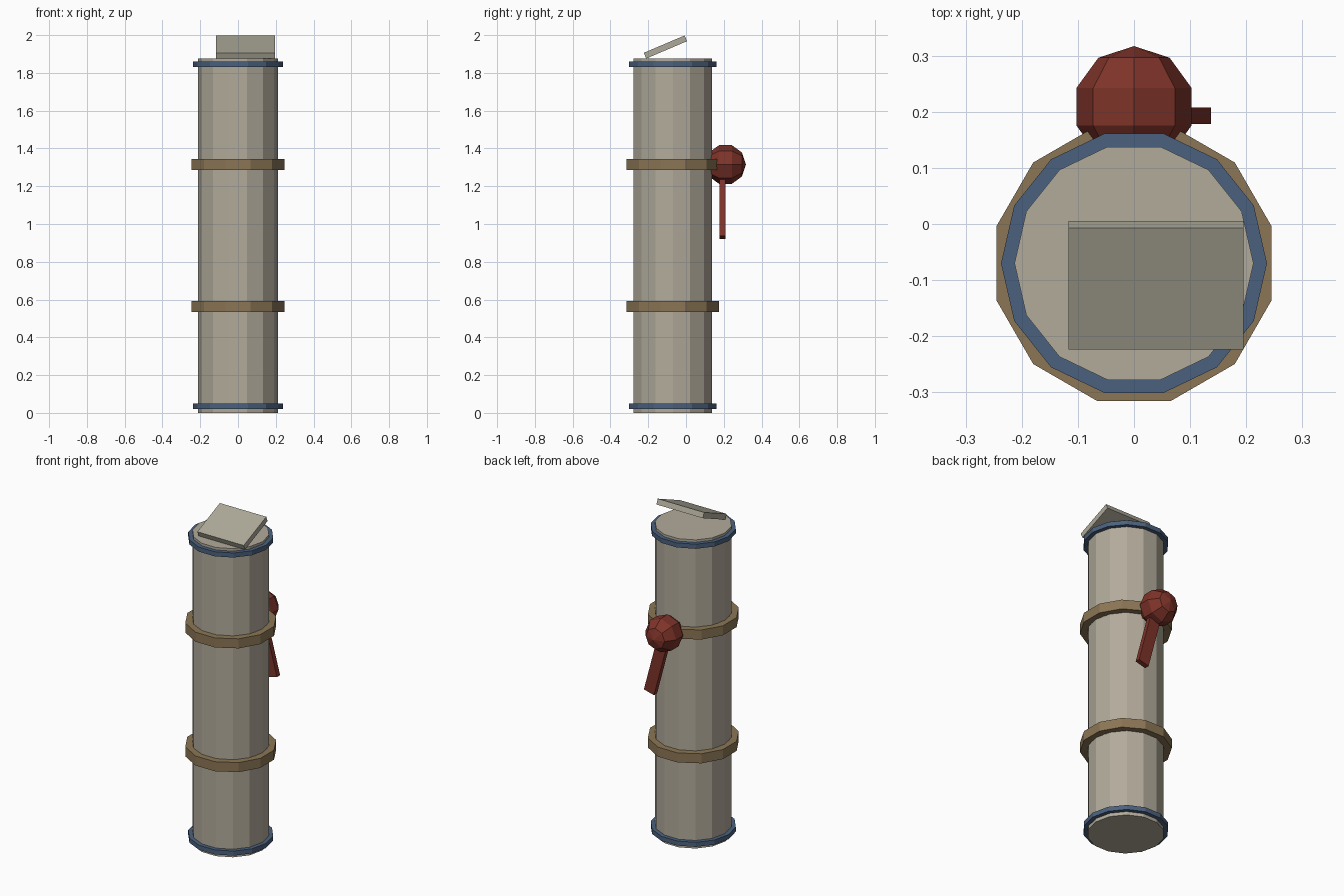
import bpy, bmesh
from math import sin, cos, pi, radians
from mathutils import Matrix, Vector

if "Cube" in bpy.data.objects:
    bpy.data.objects.remove(bpy.data.objects["Cube"])

AXIS_Y = -0.07  # the tube stands slightly forward of the origin


def material(name, rgb):
    m = bpy.data.materials.new(name)
    m.diffuse_color = (*rgb, 1)
    m.use_nodes = True
    m.node_tree.nodes["Principled BSDF"].inputs["Base Color"].default_value = m.diffuse_color
    return m


STONE = material("stone", (0.45, 0.41, 0.33))
LID = material("lid_grey", (0.42, 0.40, 0.32))
BLUE = material("blue", (0.07, 0.12, 0.21))
BROWN = material("brown", (0.26, 0.18, 0.09))
RED = material("red", (0.21, 0.033, 0.022))


def finish(name, bm, mat, matrix=Matrix()):
    bm.transform(matrix)
    bmesh.ops.recalc_face_normals(bm, faces=bm.faces)
    mesh = bpy.data.meshes.new(name)
    bm.to_mesh(mesh)
    bm.free()
    mesh.materials.append(mat)
    obj = bpy.data.objects.new(name, mesh)
    bpy.context.collection.objects.link(obj)
    return obj


def band(name, sides, r_in, r_out, z0, z1, mat, turn=0.0):
    """Flat-sided hoop with a rectangular cross-section."""
    bm = bmesh.new()
    section = [(r_in, z0), (r_out, z0), (r_out, z1), (r_in, z1)]
    rows = []
    for i in range(sides):
        a = turn + 2 * pi * i / sides
        rows.append([bm.verts.new((r * cos(a), AXIS_Y + r * sin(a), z)) for r, z in section])
    for i in range(sides):
        p, q = rows[i], rows[(i + 1) % sides]
        for k in range(4):
            n = (k + 1) % 4
            bm.faces.new((p[k], q[k], q[n], p[n]))
    return finish(name, bm, mat)


def box(name, size, centre, rotation, mat):
    bm = bmesh.new()
    bmesh.ops.create_cube(bm, size=1)
    bm.transform(Matrix.Diagonal((*size, 1)))
    return finish(name, bm, mat, Matrix.Translation(centre) @ rotation)


# Main tube: 14-sided prism with a corner on the x axis
bm = bmesh.new()
ring = [bm.verts.new((0.213 * cos(2 * pi * i / 14), AXIS_Y + 0.213 * sin(2 * pi * i / 14), 0))
        for i in range(14)]
base = bm.faces.new(ring)
top = bmesh.ops.extrude_face_region(bm, geom=[base], use_keep_orig=True)
bmesh.ops.translate(bm, vec=(0, 0, 1.875),
                    verts=[v for v in top["geom"] if isinstance(v, bmesh.types.BMVert)])
finish("tube_body", bm, STONE)

# End trims and mid straps
for name, z in (("bottom_trim", 0.021), ("top_trim", 1.832)):
    band(name, 14, 0.211, 0.237, z, z + 0.028, BLUE)
for name, z in (("lower_strap", 0.535), ("upper_strap", 1.287)):
    band(name, 12, 0.211, 0.254, z, z + 0.058, BROWN, pi / 12)

# Tilted lid plate on top
box("lid_plate", (0.312, 0.235, 0.033), (0.039, -0.109, 1.937),
    Matrix.Rotation(radians(23), 4, 'X'), LID)

# Knob on the back, poles along y
bm = bmesh.new()
bmesh.ops.create_uvsphere(bm, u_segments=8, v_segments=5, radius=0.108)
finish("knob", bm, RED, Matrix.Translation((0, 0.209, 1.315)) @ Matrix.Rotation(pi / 2, 4, 'X'))

# Lever hanging from the knob, swung towards +x
tilt, length = radians(15), 0.40
centre = Vector((0, 0.193, 1.315)) + Vector((sin(tilt), 0, -cos(tilt))) * length / 2
box("lever", (0.07, 0.03, length), centre, Matrix.Rotation(-tilt, 4, 'Y'), RED)
